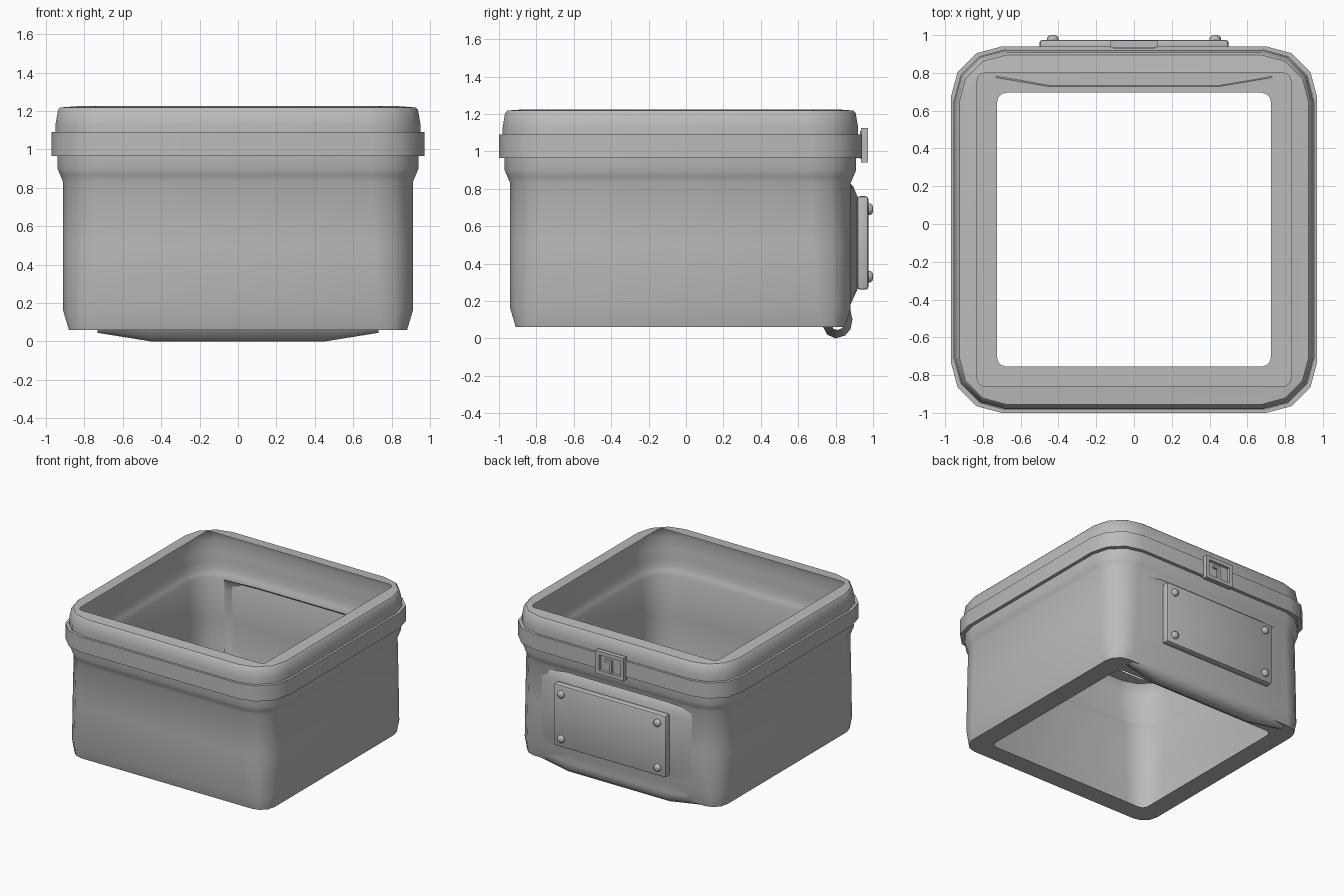
import bpy, bmesh, math

if "Cube" in bpy.data.objects:
    bpy.data.objects.remove(bpy.data.objects["Cube"])

CY = -0.03  # centre of the box walls in y

grey = bpy.data.materials.new("grey")
grey.diffuse_color = (0.5, 0.5, 0.5, 1)
grey.use_nodes = True
grey.node_tree.nodes["Principled BSDF"].inputs["Base Color"].default_value = grey.diffuse_color


def finish(name, bm, angle=35):
    bmesh.ops.recalc_face_normals(bm, faces=bm.faces)
    mesh = bpy.data.meshes.new(name)
    bm.to_mesh(mesh)
    bm.free()
    mesh.materials.append(grey)
    ob = bpy.data.objects.new(name, mesh)
    bpy.context.collection.objects.link(ob)
    bpy.ops.object.select_all(action='DESELECT')
    bpy.context.view_layer.objects.active = ob
    ob.select_set(True)
    bpy.ops.object.shade_smooth_by_angle(angle=math.radians(angle))
    return ob


def rounded_square(half, radius, steps=3):
    pts = []
    for q in range(4):
        mid = math.radians(45 + 90 * q)
        cx = math.copysign(half - radius, math.cos(mid))
        cy = math.copysign(half - radius, math.sin(mid))
        for i in range(steps + 1):
            a = math.radians(90 * q + 90 * i / steps)
            pts.append((cx + radius * math.cos(a), CY + cy + radius * math.sin(a)))
    return pts


def bridge(bm, rings, wrap=True):
    n = len(rings[0])
    for a, b in zip(rings, rings[1:]):
        for i in range(n if wrap else n - 1):
            j = (i + 1) % n
            bm.faces.new((a[i], a[j], b[j], b[i]))


def square_sheet(name, profile):
    """Open profile of (half width, z, corner radius) swept round a square."""
    bm = bmesh.new()
    rings = [[bm.verts.new((x, y, z)) for x, y in rounded_square(h, r)]
             for h, z, r in profile]
    bridge(bm, rings)
    return finish(name, bm)


def box(name, x0, x1, y0, y1, z0, z1, bevel=0.0):
    bm = bmesh.new()
    bmesh.ops.create_cube(bm, size=1)
    for v in bm.verts:
        v.co = ((x0 + x1) / 2 + v.co.x * (x1 - x0),
                (y0 + y1) / 2 + v.co.y * (y1 - y0),
                (z0 + z1) / 2 + v.co.z * (z1 - z0))
    if bevel:
        bmesh.ops.bevel(bm, geom=bm.edges[:], offset=bevel, segments=2,
                        profile=0.5, affect='EDGES')
    return finish(name, bm)


# Thin-walled body: flat rim lip, flared neck, walls and a floor ring
square_sheet("body", [
    (0.83, 1.225, 0.04), (0.925, 1.218, 0.25), (0.937, 1.205, 0.26),
    (0.95, 1.13, 0.27), (0.95, 1.03, 0.27), (0.94, 0.96, 0.26),
    (0.94, 0.90, 0.25), (0.925, 0.865, 0.23), (0.91, 0.83, 0.21),
    (0.912, 0.5, 0.20), (0.91, 0.16, 0.18), (0.88, 0.06, 0.12),
    (0.725, 0.06, 0.05)])

# Raised band around the rim
square_sheet("band", [(0.943, 0.965, 0.26), (0.97, 0.965, 0.27),
                      (0.97, 1.09, 0.27), (0.952, 1.09, 0.27)])

# Swollen sheet on the back wall, curling under the floor and fading at the ends
full = [(0.868, 0.84), (0.895, 0.81), (0.92, 0.75), (0.92, 0.27), (0.875, 0.17),
        (0.89, 0.10), (0.88, 0.05), (0.85, 0.015), (0.80, 0.0), (0.755, 0.02),
        (0.728, 0.07)]
faded = [(0.865, 0.83), (0.868, 0.80), (0.87, 0.74), (0.87, 0.28), (0.855, 0.18),
         (0.85, 0.12), (0.845, 0.08), (0.835, 0.055), (0.81, 0.045), (0.79, 0.05),
         (0.775, 0.07)]
bm = bmesh.new()
rings = [[bm.verts.new((x, y, z)) for y, z in section]
         for x, section in ((-0.73, faded), (-0.45, full), (0.45, full), (0.73, faded))]
bridge(bm, rings, False)
finish("back_swelling", bm, 50)

# Cover plate on the back
box("cover_plate", -0.5, 0.5, 0.915, 0.975, 0.26, 0.76, 0.015)

# Domed bolts at the plate corners
for sx in (-1, 1):
    for z in (0.33, 0.69):
        bm = bmesh.new()
        rings = []
        for r, y in ((0.03, 0.96), (0.03, 0.985), (0.024, 0.995), (0.012, 1.0)):
            rings.append([bm.verts.new((sx * 0.43 + r * math.cos(i * math.tau / 12), y,
                                        z + r * math.sin(i * math.tau / 12)))
                          for i in range(12)])
        bridge(bm, rings)
        bm.faces.new(rings[-1])
        finish("bolt", bm, 50)

# Latch: backing, square frame and a small hook
box("latch_back", -0.11, 0.11, 0.93, 0.95, 0.96, 1.11)
for s in (-1, 1):
    box("latch_side", s * 0.11 - 0.015, s * 0.11 + 0.015, 0.935, 0.972, 0.94, 1.125)
    z = 1.0325 + s * 0.0775
    box("latch_rail", -0.096, 0.096, 0.935, 0.972, z - 0.015, z + 0.015)
box("latch_hook_post", -0.012, 0.012, 0.945, 0.967, 0.97, 1.05)
box("latch_hook_top", -0.012, 0.05, 0.945, 0.967, 1.05, 1.07)
